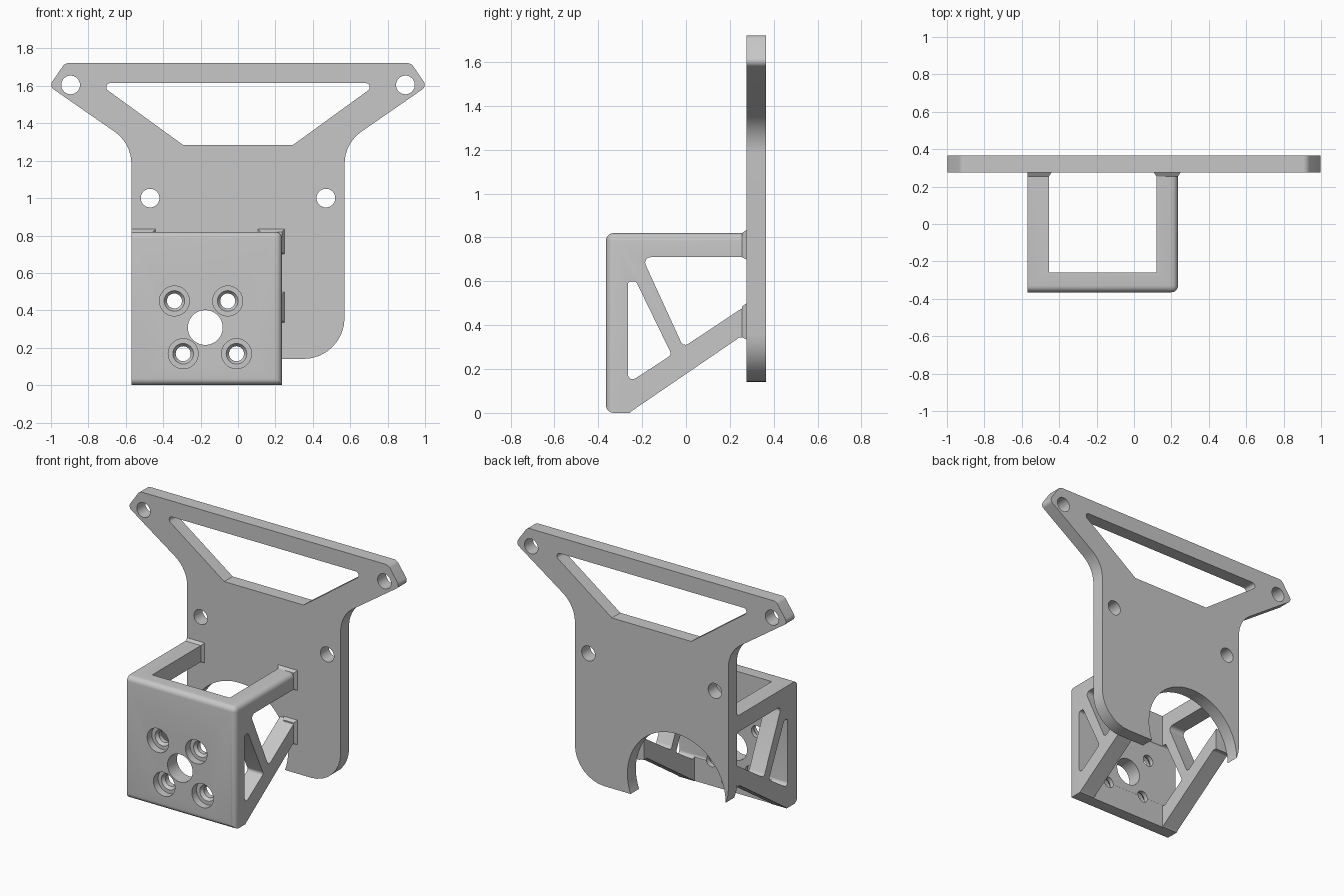
import bpy
import bmesh
from math import cos, sin, pi, tan, radians
from mathutils import Vector

cube = bpy.data.objects.get("Cube")
if cube:
    bpy.data.objects.remove(cube)

grey = bpy.data.materials.new("matte grey")
grey.use_nodes = True
colour = (0.57, 0.57, 0.57, 1)
grey.diffuse_color = colour
grey.node_tree.nodes["Principled BSDF"].inputs["Base Color"].default_value = colour


def rounded(corners, steps=8):
    """Polygon from (u, v, radius) corners, each rounded by an arc."""
    out = []
    for i, (u, v, r) in enumerate(corners):
        p = Vector((u, v))
        if not r:
            out.append(p)
            continue
        a = (Vector(corners[i - 1][:2]) - p).normalized()
        b = (Vector(corners[(i + 1) % len(corners)][:2]) - p).normalized()
        half = a.angle(b) / 2
        centre = p + (a + b).normalized() * (r / sin(half))
        start = (p + a * (r / tan(half)) - centre).normalized()
        end = (p + b * (r / tan(half)) - centre).normalized()
        for k in range(steps + 1):
            out.append(centre + start.slerp(end, k / steps).normalized() * r)
    return out


def circle(u, v, r, n=48):
    return [Vector((u + r * cos(2 * pi * k / n), v + r * sin(2 * pi * k / n))) for k in range(n)]


def loft(name, sections, axis="y"):
    """Solid through (outline, position) sections along x or y."""
    bm = bmesh.new()
    rings = []
    for pts, a in sections:
        rings.append([bm.verts.new((p.x, a, p.y) if axis == "y" else (a, p.x, p.y)) for p in pts])
    n = len(rings[0])
    bm.faces.new(rings[0])
    bm.faces.new(rings[-1])
    for lo, hi in zip(rings, rings[1:]):
        for i in range(n):
            j = (i + 1) % n
            bm.faces.new((lo[i], lo[j], hi[j], hi[i]))
    bmesh.ops.recalc_face_normals(bm, faces=bm.faces)
    mesh = bpy.data.meshes.new(name)
    bm.to_mesh(mesh)
    bm.free()
    mesh.materials.append(grey)
    ob = bpy.data.objects.new(name, mesh)
    bpy.context.collection.objects.link(ob)
    return ob


def activate(ob):
    bpy.ops.object.select_all(action="DESELECT")
    ob.select_set(True)
    bpy.context.view_layer.objects.active = ob


def cut(target, sections, axis="y"):
    """Subtract a lofted solid and discard it."""
    tool = loft("cutter", sections, axis)
    activate(target)
    mod = target.modifiers.new("cut", "BOOLEAN")
    mod.operation = "DIFFERENCE"
    mod.solver = "EXACT"
    mod.object = tool
    bpy.ops.object.modifier_apply(modifier=mod.name)
    bpy.data.objects.remove(tool)


def rect(u0, u1, v0, v1):
    return [Vector(p) for p in ((u0, v0), (u1, v0), (u1, v1), (u0, v1))]


BACK, FACE = 0.365, 0.275           # mounting plate thickness range in y
LEFT, RIGHT, FRONT, TOP = -0.57, 0.235, -0.365, 0.82
WALL = 0.115

# Mounting plate: one half outline, mirrored
half = [(0.57, 0.14, 0.22), (0.57, 1.293, 0.21), (1.01, 1.598, 0.03), (0.925, 1.722, 0.04)]
outline = half + [(-u, v, r) for u, v, r in reversed(half)]
plate = loft("mounting_plate", [(rounded(outline), FACE), (rounded(outline), BACK)])

window = [(0.295, 1.285, 0), (0.75, 1.615, 0.022), (-0.75, 1.615, 0.022), (-0.295, 1.285, 0)]
openings = [rounded(window), circle(-0.185, 0.27, 0.365, 96)]
for side in (-1, 1):
    openings += [circle(side * 0.895, 1.605, 0.05), circle(side * 0.47, 1.0, 0.05)]
for shape in openings:
    cut(plate, [(shape, FACE - 0.1), (shape, BACK + 0.1)])

# Motor bracket: block with rounded front, top and right edges
bracket = loft("motor_bracket", [(rect(LEFT, RIGHT, 0, TOP), FRONT), (rect(LEFT, RIGHT, 0, TOP), FACE)])
bm = bmesh.new()
bm.from_mesh(bracket.data)


def on_round_edge(e):
    c = (e.verts[0].co + e.verts[1].co) / 2
    front = c.y < FRONT + 0.01
    return (front and c.x > LEFT + 0.01) or (c.x > RIGHT - 0.01 and c.z > TOP - 0.01)


bmesh.ops.bevel(bm, geom=[e for e in bm.edges if on_round_edge(e)], offset=0.035,
                segments=6, profile=0.5, affect="EDGES")
bm.to_mesh(bracket.data)
bm.free()

# Hollow middle, open to the top, bottom and back
inner = rect(LEFT + WALL, RIGHT - WALL, -0.2, 1.0)
cut(bracket, [(inner, -0.26), (inner, 0.5)])

# Truss openings and sloped underside, through both side walls
truss = [
    rounded([(-0.265, 0.135, 0.022), (-0.265, 0.6, 0.015), (-0.228, 0.6, 0.015), (-0.065, 0.265, 0.02)]),
    rounded([(-0.2, 0.71, 0.025), (-0.012, 0.3, 0.022), (0.4, 0.573, 0), (0.4, 0.71, 0)]),
    rounded([(-0.26, -0.2, 0), (-0.26, 0, 0.03), (0.245, 0.345, 0.015), (0.4, 0.33, 0), (0.4, -0.2, 0)]),
]
for shape in truss:
    cut(bracket, [(shape, LEFT - 0.1), (shape, RIGHT + 0.1)], "x")

# Shaft hole and four counterbored screw holes
shaft = circle(-0.175, 0.308, 0.093, 64)
cut(bracket, [(shaft, -0.5), (shaft, -0.2)])
for u, v in ((-0.34, 0.45), (-0.055, 0.45), (-0.293, 0.168), (-0.008, 0.168)):
    cut(bracket, [(circle(u, v, 0.08), -0.5), (circle(u, v, 0.08), -0.315),
                  (circle(u, v, 0.055), -0.315), (circle(u, v, 0.04), -0.295),
                  (circle(u, v, 0.04), -0.2)])

# Small flared feet where the arms meet the plate
feet = {
    "upper_left_foot": (RIGHT - WALL, RIGHT, 0.71, TOP, 0.014),
    "upper_right_foot": (LEFT, LEFT + WALL, 0.71, TOP, 0),
    "lower_left_foot": (RIGHT - WALL + 0.04, RIGHT, 0.345, 0.485, 0.014),
}
parts = [plate, bracket]
for name, (u0, u1, v0, v1, outer) in feet.items():
    wide = rect(u0 - outer, u1 + 0.014, v0 - 0.01, v1 + 0.014)
    parts.append(loft(name, [(rect(u0, u1, v0, v1), FACE - 0.02), (wide, FACE)]))

for ob in parts:
    activate(ob)
    bpy.ops.object.shade_smooth_by_angle(angle=radians(30))
